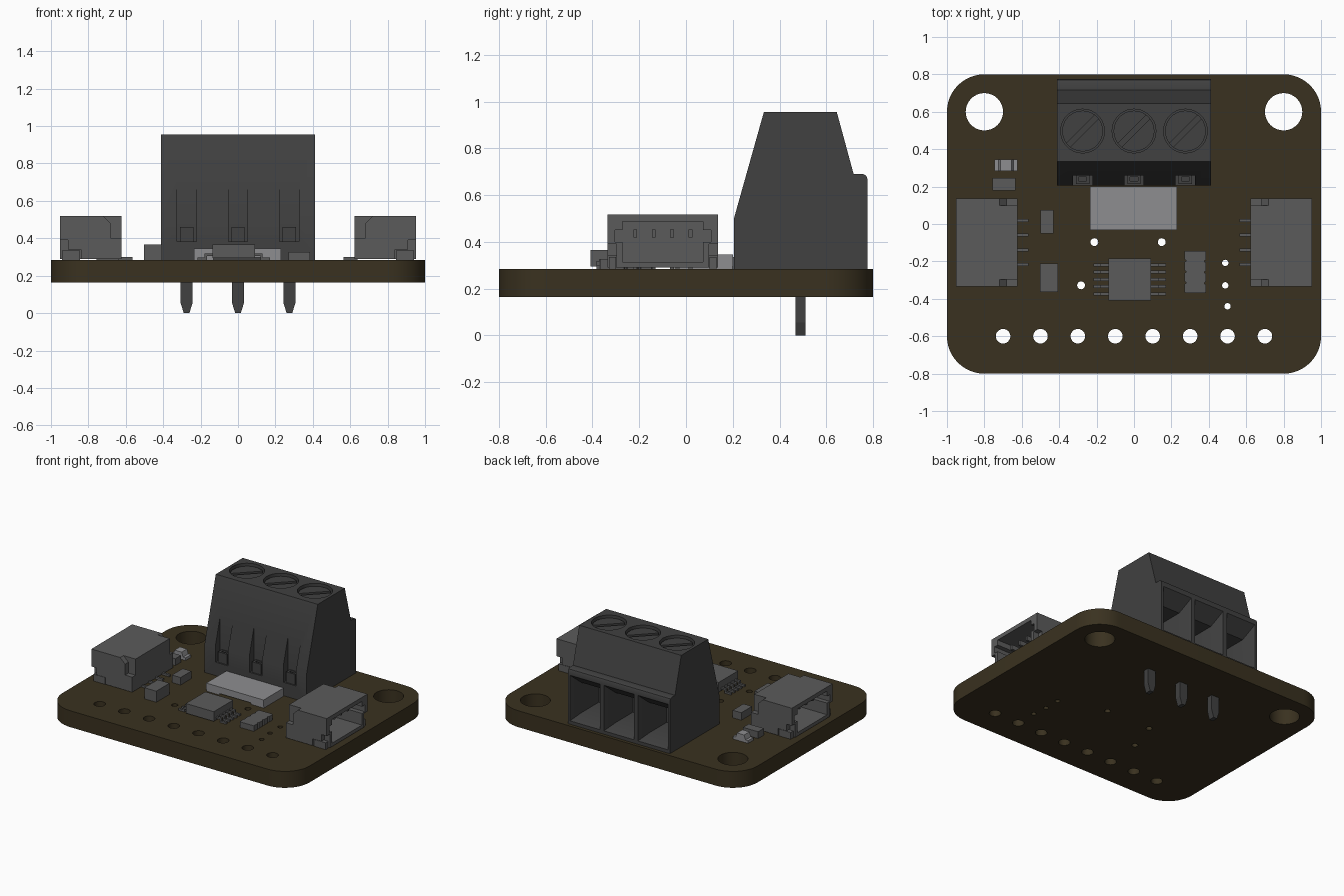
import bpy, bmesh, math

if "Cube" in bpy.data.objects:
    bpy.data.objects.remove(bpy.data.objects["Cube"])


def material(name, rgb):
    m = bpy.data.materials.new(name)
    m.diffuse_color = (*rgb, 1)
    m.use_nodes = True
    m.node_tree.nodes["Principled BSDF"].inputs["Base Color"].default_value = m.diffuse_color
    return m


BROWN = material("board_brown", (0.042, 0.031, 0.014))
DARK = material("dark_grey", (0.052, 0.052, 0.052))
GREY = material("mid_grey", (0.105, 0.105, 0.105))
LIGHT = material("light_grey", (0.27, 0.27, 0.28))


def loft(name, stacks, mat):
    """One mesh made of several stacks of matching vertex rings, capped at both ends."""
    bm = bmesh.new()
    for rings in stacks:
        vs = [[bm.verts.new(p) for p in r] for r in rings]
        n = len(vs[0])
        for a, b in zip(vs, vs[1:]):
            for i in range(n):
                bm.faces.new((a[i], a[(i + 1) % n], b[(i + 1) % n], b[i]))
        bm.faces.new(vs[0][::-1])
        bm.faces.new(vs[-1])
    bmesh.ops.recalc_face_normals(bm, faces=bm.faces[:])
    me = bpy.data.meshes.new(name)
    bm.to_mesh(me)
    bm.free()
    me.materials.append(mat)
    ob = bpy.data.objects.new(name, me)
    bpy.context.collection.objects.link(ob)
    return ob


def extrude(pts, axis, lo, hi):
    """Two rings of a 2D profile placed across the given axis."""
    put = {"x": lambda a, b, t: (t, a, b), "y": lambda a, b, t: (a, t, b), "z": lambda a, b, t: (a, b, t)}[axis]
    return [[put(a, b, t) for a, b in pts] for t in (lo, hi)]


def rect(a0, a1, b0, b1):
    return [(a0, b0), (a1, b0), (a1, b1), (a0, b1)]


def circle(cx, cy, r, n=32):
    return [(cx + r * math.cos(2 * math.pi * i / n), cy + r * math.sin(2 * math.pi * i / n)) for i in range(n)]


def boxes(name, items, mat):
    return loft(name, [extrude(rect(*b[:4]), "z", *b[4:]) for b in items], mat)


def modify(ob, kind, **props):
    mod = ob.modifiers.new(kind.lower(), kind)
    for k, v in props.items():
        setattr(mod, k, v)
    bpy.context.view_layer.objects.active = ob
    bpy.ops.object.modifier_apply(modifier=mod.name)


def cut(ob, stacks):
    cutter = loft("cutter", stacks, ob.data.materials[0])
    modify(ob, "BOOLEAN", object=cutter, operation="DIFFERENCE", solver="EXACT")
    bpy.data.objects.remove(cutter)


def smooth(ob):
    bpy.ops.object.select_all(action="DESELECT")
    ob.select_set(True)
    bpy.context.view_layer.objects.active = ob
    bpy.ops.object.shade_smooth_by_angle(angle=math.radians(30))


# Circuit board: rounded outline with mounting holes, header holes and vias
outline = []
for k, (sx, sy) in enumerate([(1, 1), (-1, 1), (-1, -1), (1, -1)]):
    for i in range(13):
        a = math.radians(90 * k + 7.5 * i)
        outline.append((0.8 * sx + 0.2 * math.cos(a), 0.6 * sy + 0.2 * math.sin(a)))
board = loft("circuit_board", [extrude(outline, "z", 0.165, 0.285)], BROWN)
holes = [(-0.8, 0.6, 0.1), (0.8, 0.6, 0.1)] + [(-0.7 + 0.2 * i, -0.6, 0.039) for i in range(8)]
holes += [(-0.212, -0.097, 0.021), (0.148, -0.097, 0.021), (-0.283, -0.328, 0.021)]
holes += [(0.488, -0.208, 0.017), (0.488, -0.328, 0.017), (0.5, -0.44, 0.017)]
cut(board, [extrude(circle(*h), "z", 0.1, 0.35) for h in holes])
smooth(board)

# Terminal block: side profile, then wire funnels, screw wells and front slots
XS = (-0.275, 0, 0.275)
profile = [(0.205, 0.285), (0.205, 0.5), (0.333, 0.955), (0.645, 0.955), (0.717, 0.69), (0.757, 0.69),
           (0.77, 0.684), (0.776, 0.67), (0.776, 0.285)]
block = loft("terminal_block", [extrude(profile, "x", -0.413, 0.413)], DARK)


def ring(x, y, w, z0, z1):
    return [(x + a, y, b) for a, b in rect(-w, w, z0, z1)]


cut(block, [[ring(x, 0.79, 0.125, 0.305, 0.655), ring(x, 0.68, 0.095, 0.34, 0.56),
             ring(x, 0.48, 0.095, 0.34, 0.56)] for x in XS])
cut(block, [extrude(circle(x, 0.497, 0.117, 40), "z", 0.9, 1.0) for x in XS])
cut(block, [extrude(rect(x - 0.052, x + 0.052, 0.383, 0.695), "y", 0.15, 0.258) for x in XS])
smooth(block)
clips = boxes("slot_clips", [(x - 0.036, x + 0.036, 0.215, 0.262, 0.38, 0.46) for x in XS], DARK)
cut(clips, [extrude(rect(x - 0.021, x + 0.021, 0.395, 0.5), "y", 0.23, 0.252) for x in XS])

# Screw heads with diagonal slots
screws = loft("terminal_screws", [extrude(circle(x, 0.497, 0.109, 40), "z", 0.89, 0.937) for x in XS], DARK)
c = math.sqrt(0.5)
diag = [(c * (u - v), c * (u + v)) for u, v in rect(-0.13, 0.13, -0.014, 0.014)]
cut(screws, [extrude([(x + a, 0.497 + b) for a, b in diag], "z", 0.915, 1.0) for x in XS])
smooth(screws)

# Terminal pins with tapered tips
tip = [(-0.032, 0.3), (-0.032, 0.055), (-0.015, 0.0), (0.015, 0.0), (0.032, 0.055), (0.032, 0.3)]
loft("terminal_pins", [extrude([(x + a, z) for a, z in tip], "y", 0.468, 0.512) for x in XS], DARK)

# Side cable connectors: housing built on the right, mirrored to the left
CY = -0.099
LEGS = [CY + d for d in (-0.118, -0.039, 0.039, 0.118)]
housing = boxes("connector_housings", [(0.622, 0.953, CY - 0.236, CY + 0.236, 0.29, 0.518)], GREY)
mouth = [(-0.172, 0.315), (0.172, 0.315), (0.172, 0.4), (0.205, 0.4), (0.205, 0.45), (0.172, 0.45),
         (0.172, 0.488), (-0.172, 0.488), (-0.172, 0.45), (-0.205, 0.45), (-0.205, 0.4), (-0.172, 0.4)]
cut(housing, [extrude([(CY + a, z) for a, z in mouth], "x", 0.70, 1.0)])
notch = [(0.6, 0.40), (0.68, 0.40), (0.68, 0.48), (0.732, 0.53), (0.6, 0.53)]
step = [(0.84, 0.25), (0.84, 0.34), (0.91, 0.34), (0.91, 0.39), (1.0, 0.39), (1.0, 0.25)]
sides = [(CY - 0.26, CY - 0.198), (CY + 0.198, CY + 0.26)]
cut(housing, [extrude(p, "y", *s) for p in (notch, step) for s in sides])
tabs = boxes("connector_solder_tabs", [(0.845, 0.94, CY + min(s * 0.2, s * 0.23), CY + max(s * 0.2, s * 0.23),
                                        0.285, 0.335) for s in (-1, 1)], GREY)
legs = boxes("connector_legs", [(0.565, 0.64, y - 0.008, y + 0.008, 0.285, 0.3) for y in LEGS], GREY)
contacts = boxes("connector_contacts", [(0.69, 0.88, y - 0.008, y + 0.008, 0.418, 0.452) for y in LEGS], GREY)
for ob in (housing, tabs, legs, contacts):
    modify(ob, "MIRROR", use_axis=(True, False, False), use_mirror_merge=False)

# Sensor chip with five bent legs on each side
boxes("chip_body", [(-0.136, 0.09, -0.409, -0.184, 0.295, 0.366)], GREY)
leg = [(0.1, 0.318), (0.155, 0.318), (0.155, 0.298), (0.193, 0.298),
       (0.193, 0.285), (0.143, 0.285), (0.143, 0.306), (0.1, 0.306)]
loft("chip_legs", [extrude([(-0.023 + s * a, z) for a, z in leg], "y", y - 0.008, y + 0.008)
                   for s in (-1, 1) for y in (-0.218 - 0.039 * i for i in range(5))], GREY)

# Shunt resistor: light plate on two end terminals
boxes("shunt_plate", [(-0.235, 0.23, -0.032, 0.2, 0.297, 0.345)], LIGHT)
boxes("shunt_terminals", [(-0.235, -0.13, -0.03, 0.198, 0.285, 0.297),
                          (0.125, 0.23, -0.03, 0.198, 0.285, 0.297)], LIGHT)

# Resistor array with scalloped long edges
arr = [(0.27, -0.373)]
for s, xe in ((1, 0.385), (-1, 0.27)):
    for i in range(4):
        y = -0.2565 + s * (-0.117 + 0.0585 * i)
        arr += [(xe, y + s * 0.006), (xe, y + s * 0.050), (xe - s * 0.007, y + s * 0.054)]
        if i < 3:
            arr += [(xe - s * 0.007, y + s * 0.0605)]
loft("resistor_array", [extrude(arr[1:], "z", 0.285, 0.326)], GREY)

# Small passives and indicator light
boxes("capacitor", [(-0.503, -0.407, -0.364, -0.21, 0.285, 0.366)], GREY)
boxes("small_capacitor", [(-0.5, -0.43, -0.05, 0.074, 0.285, 0.34)], GREY)
boxes("resistor", [(-0.756, -0.634, 0.18, 0.246, 0.285, 0.335)], GREY)
boxes("indicator_base", [(-0.745, -0.623, 0.284, 0.346, 0.285, 0.305)], LIGHT)
lens = [(-0.724, 0.305), (-0.644, 0.305), (-0.655, 0.338), (-0.713, 0.338)]
loft("indicator_lens", [extrude(lens, "y", 0.284, 0.346)], LIGHT)
